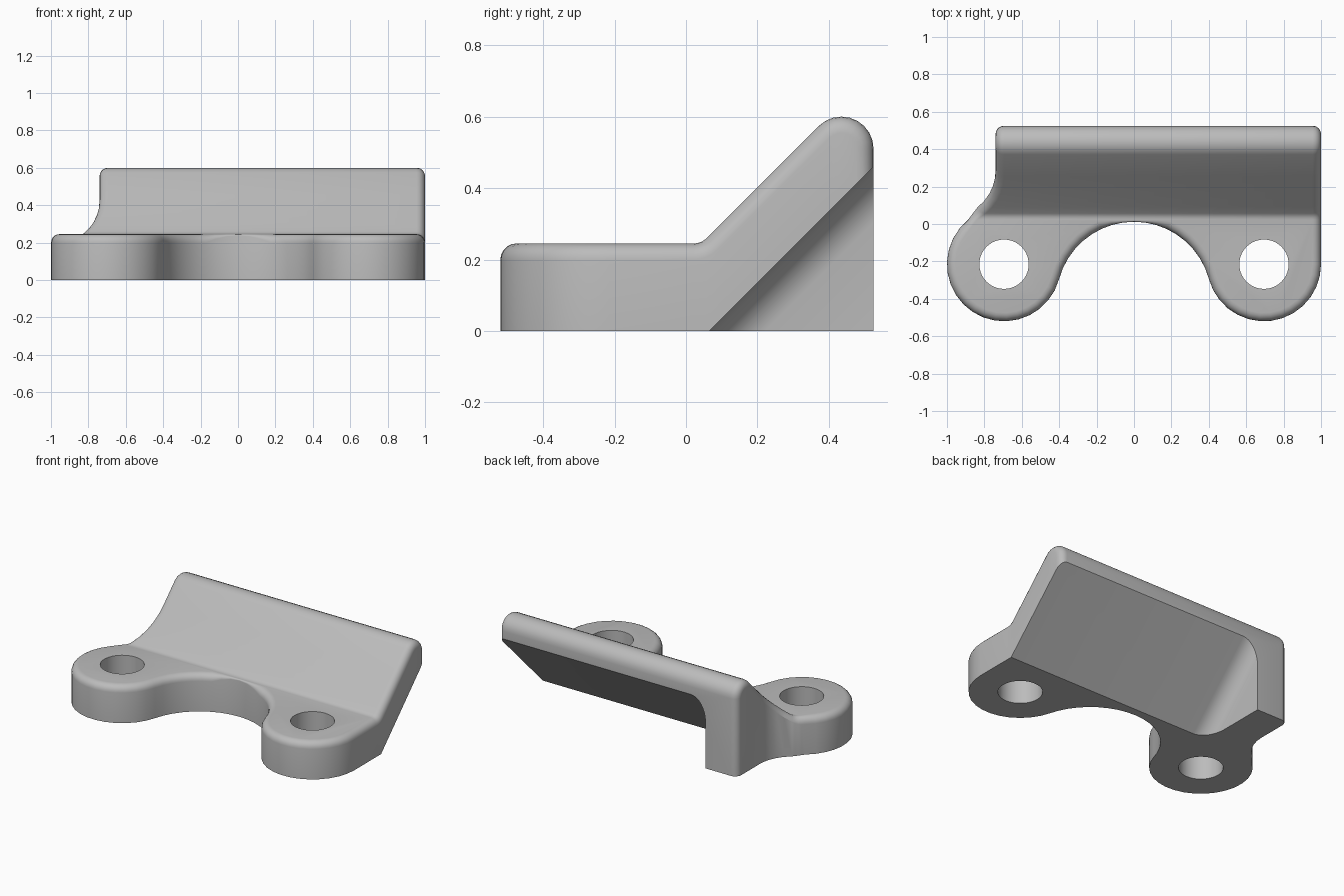
import bpy, bmesh
from math import sin, cos, sqrt, atan2, radians, pi, tan
from mathutils import Vector

if "Cube" in bpy.data.objects:
    bpy.data.objects.remove(bpy.data.objects["Cube"], do_unlink=True)

BACK, PLATE_H, EDGE_R, STEPS = 0.525, 0.245, 0.045, 5
TAB_X, TAB_Y, TAB_R, HOLE_R = 0.695, -0.215, 0.305, 0.132
NOTCH_Y, NOTCH_R = -0.403, 0.415
WALL_X, COVE_Y, COVE_R = -0.74, 0.255, 0.25
S = sqrt(0.5)


def make_object(name, bm):
    bmesh.ops.recalc_face_normals(bm, faces=bm.faces[:])
    mesh = bpy.data.meshes.new(name)
    bm.to_mesh(mesh)
    bm.free()
    ob = bpy.data.objects.new(name, mesh)
    bpy.context.collection.objects.link(ob)
    return ob


def spread(a, b, n):
    return [a + (b - a) * i / n for i in range(n + 1)]


def side_profile():
    """Back face, round crest, slope and valley fillet as (y, z, normal)."""
    rows = [(BACK, 0, Vector((0, 1, 0)))]
    crest_r, cy, cz = 0.09, BACK - 0.09, 0.51
    for a in spread(0, radians(135), 9):
        n = Vector((0, cos(a), sin(a)))
        rows.append((cy + crest_r * n.y, cz + crest_r * n.z, n))
    rise = rows[-1][1] - rows[-1][0]
    for y in (COVE_Y, 0.21, 0.17, 0.13, 0.09):
        rows.append((y, y + rise, Vector((0, -S, S))))
    fillet = 0.05
    fy = PLATE_H - rise - fillet * tan(pi / 8)
    for a in spread(pi / 4, 0, 4):
        n = Vector((0, -sin(a), cos(a)))
        rows.append((fy - fillet * n.y, PLATE_H + fillet - fillet * n.z, n))
    return rows


def left_x(y):
    """Left wall: straight, then a cove, then the tab's circle."""
    if y >= COVE_Y:
        return WALL_X
    if y >= 0.043:
        return WALL_X - COVE_R + sqrt(COVE_R ** 2 - (y - COVE_Y) ** 2)
    return -TAB_X - sqrt(TAB_R ** 2 - (y - TAB_Y) ** 2)


# Rim chain: left side, both tabs and the notch, right side
rows = side_profile()
n = len(rows)
start_y = rows[-1][0]
up = Vector((0, 0, 1))
chain = [(Vector((left_x(y), y, z)), Vector((-1, 0, 0)), ns, EDGE_R) for y, z, ns in rows]


def add_tab(cx, a0, a1, count):
    for a in spread(a0, a1, count)[1:]:
        nw = Vector((cos(a), sin(a), 0))
        chain.append((Vector((cx, TAB_Y, PLATE_H)) + nw * TAB_R, nw, up, EDGE_R))


lean = atan2(TAB_Y - NOTCH_Y, TAB_X)
first = atan2(start_y - TAB_Y, left_x(start_y) + TAB_X)
add_tab(-TAB_X, first, 2 * pi - lean, 18)
for a in spread(pi - lean, lean, 18)[1:]:
    d = Vector((cos(a), sin(a), 0))
    p = Vector((0, NOTCH_Y, PLATE_H)) + d * NOTCH_R
    chain.append((p, -d, up, min(EDGE_R, (start_y - 0.003 - p.y) / d.y)))
add_tab(TAB_X, pi + lean, 2 * pi, 14)
chain += [(Vector((1, y, z)), Vector((1, 0, 0)), ns, EDGE_R) for y, z, ns in reversed(rows)]

# Bracket body: rounded rim, walls, upper surface and base
bm = bmesh.new()
rings = []
for p, nw, ns, r in chain:
    c = p - (nw + ns) * r
    rings.append([bm.verts.new(c + (nw * cos(t) + ns * sin(t)) * r)
                  for t in spread(0, pi / 2, STEPS)])
last = len(rings) - 1
foot = [bm.verts.new((r[0].co.x, r[0].co.y, 0)) for r in rings[2:-2]]
foot = [rings[0][0]] * 2 + foot + [rings[last][0]] * 2
top = [r[-1] for r in rings]
for i in range(last):
    for j in range(STEPS):
        bm.faces.new((rings[i][j], rings[i + 1][j], rings[i + 1][j + 1], rings[i][j + 1]))
    if 0 < i < last - 1:
        bm.faces.new((rings[i][0], foot[i], foot[i + 1], rings[i + 1][0]))
for i in range(n - 1):
    bm.faces.new((top[i], top[i + 1], top[last - 1 - i], top[last - i]))
bm.faces.new(top[n - 1:last - n + 2])
bm.faces.new(rings[0][:0:-1] + foot[1:-1] + rings[last][1:])
bracket = make_object("bracket", bm)


# Cutters: sloped hollow under the lip, and the two screw holes
def hollow_cutter():
    x0, r = -0.51, 0.11
    outline = [(1.4, 0), (1.4, 1), (x0, 1)]
    outline += [(x0 + r - r * cos(a), r - r * sin(a)) for a in spread(0, pi / 2, 8)]
    bm = bmesh.new()
    ends = [[bm.verts.new((x, 0.065 + (u + v) * S, (u - v) * S)) for x, v in outline]
            for u in (-0.8, 1.3)]
    for e in ends:
        bm.faces.new(e)
    for i in range(len(outline)):
        k = i - 1
        bm.faces.new((ends[0][k], ends[0][i], ends[1][i], ends[1][k]))
    return make_object("hollow_cutter", bm)


def hole_cutter(x):
    bm = bmesh.new()
    bmesh.ops.create_cone(bm, cap_ends=True, segments=40, radius1=HOLE_R,
                          radius2=HOLE_R, depth=1)
    bmesh.ops.translate(bm, verts=bm.verts[:], vec=(x, TAB_Y, 0.1))
    return make_object("hole_cutter", bm)


bpy.ops.object.select_all(action='DESELECT')
bpy.context.view_layer.objects.active = bracket
bracket.select_set(True)
for cutter in (hollow_cutter(), hole_cutter(-TAB_X), hole_cutter(TAB_X)):
    cutter.hide_render = True
    mod = bracket.modifiers.new("cut", 'BOOLEAN')
    mod.operation, mod.solver, mod.object = 'DIFFERENCE', 'EXACT', cutter
    bpy.ops.object.modifier_apply(modifier=mod.name)
    bpy.data.objects.remove(cutter, do_unlink=True)

# Single grey finish
grey = bpy.data.materials.new("plain_grey")
grey.use_nodes = True
color = (0.5, 0.5, 0.5, 1)
grey.diffuse_color = color
grey.node_tree.nodes["Principled BSDF"].inputs["Base Color"].default_value = color
bracket.data.materials.clear()
bracket.data.materials.append(grey)
bpy.ops.object.shade_smooth_by_angle(angle=radians(30))
